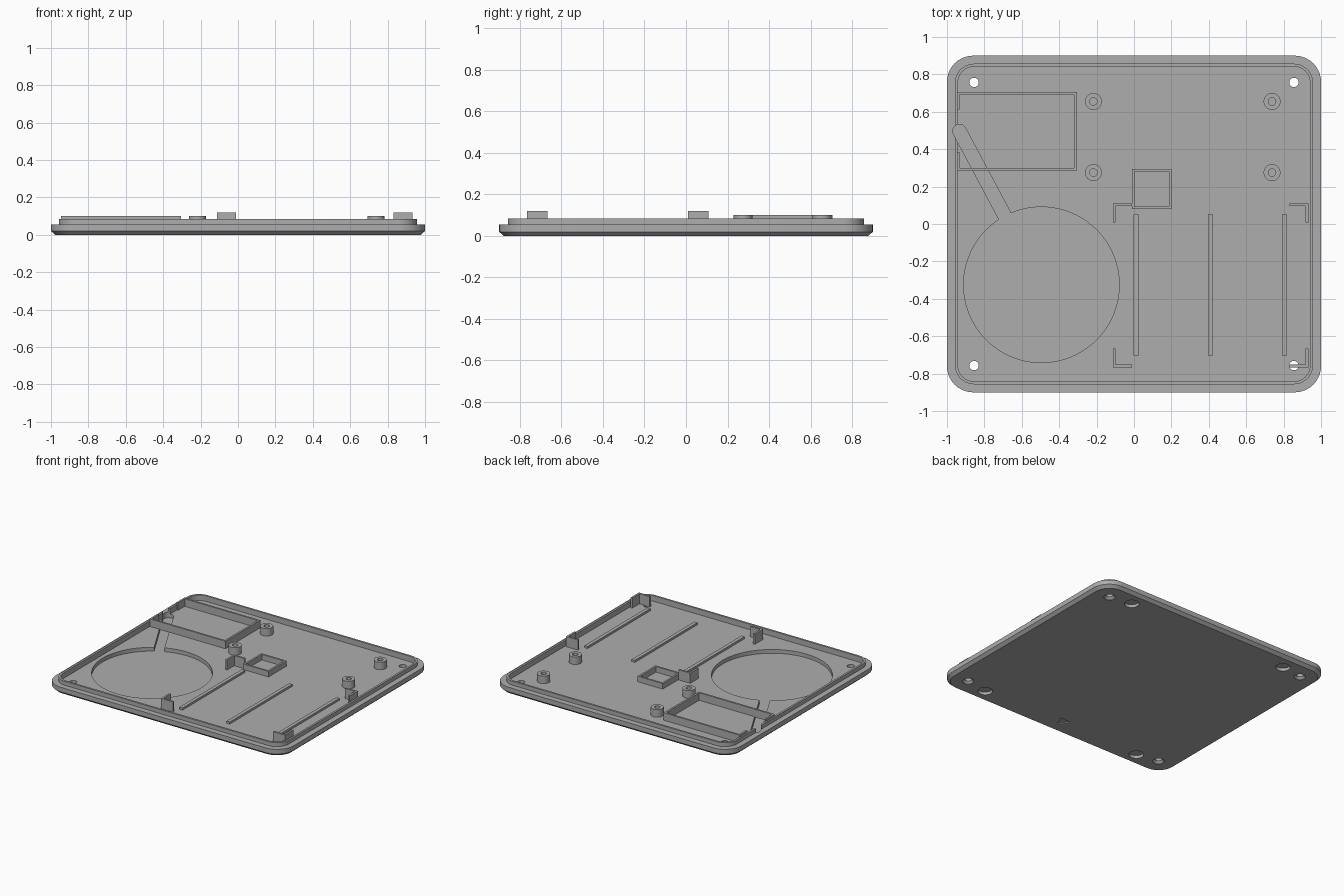
import bpy, bmesh, math
from mathutils import Vector

cube = bpy.data.objects.get("Cube")
if cube:
    bpy.data.objects.remove(cube, do_unlink=True)

FLOOR, LIP_TOP, POCKET = 0.043, 0.085, 0.014
WALL = 0.014

grey = bpy.data.materials.new("plain grey")
grey.use_nodes = True
grey.diffuse_color = (0.42, 0.42, 0.42, 1)
grey.node_tree.nodes["Principled BSDF"].inputs["Base Color"].default_value = grey.diffuse_color


def finish(name, bm):
    bmesh.ops.recalc_face_normals(bm, faces=bm.faces)
    mesh = bpy.data.meshes.new(name)
    bm.to_mesh(mesh)
    bm.free()
    mesh.materials.append(grey)
    obj = bpy.data.objects.new(name, mesh)
    bpy.context.collection.objects.link(obj)
    return obj


def loft(name, loops):
    """Skin a stack of matching point loops and cap both ends."""
    bm = bmesh.new()
    rings = [[bm.verts.new(p) for p in loop] for loop in loops]
    n = len(rings[0])
    for a, b in zip(rings, rings[1:]):
        for i in range(n):
            j = (i + 1) % n
            bm.faces.new((a[i], a[j], b[j], b[i]))
    bm.faces.new(rings[0][::-1])
    bm.faces.new(rings[-1])
    return finish(name, bm)


def rounded(inset, z, steps=10):
    r = 0.14 - inset * 0.9
    pts = []
    for k, (sx, sy) in enumerate([(1, 1), (-1, 1), (-1, -1), (1, -1)]):
        for i in range(steps + 1):
            a = math.pi / 2 * (k + i / steps)
            pts.append((sx * (1 - inset - r) + r * math.cos(a),
                        sy * (0.9 - inset - r) + r * math.sin(a), z))
    return pts


def circle(x, y, r, z, n=32):
    return [(x + r * math.cos(math.tau * i / n), y + r * math.sin(math.tau * i / n), z)
            for i in range(n)]


def prism(name, points, z0, z1):
    return loft(name, [[(x, y, z) for x, y in points] for z in (z0, z1)])


def boxes(name, rects, z1, z0=FLOOR - 0.003):
    """One object made of upright blocks given as x0, x1, y0, y1."""
    bm = bmesh.new()
    for x0, x1, y0, y1 in rects:
        made = bmesh.ops.create_cube(bm, size=1)["verts"]
        for v in made:
            v.co = Vector(((x0 + x1) / 2 + v.co.x * (x1 - x0),
                           (y0 + y1) / 2 + v.co.y * (y1 - y0),
                           (z0 + z1) / 2 + v.co.z * (z1 - z0)))
    return finish(name, bm)


def cut(target, cutters):
    for c in cutters:
        c.hide_render = True
        mod = target.modifiers.new("cut", "BOOLEAN")
        mod.operation, mod.solver, mod.object = "DIFFERENCE", "EXACT", c
    bpy.context.view_layer.update()
    deps = bpy.context.evaluated_depsgraph_get()
    mesh = bpy.data.meshes.new_from_object(target.evaluated_get(deps))
    target.modifiers.clear()
    target.data = mesh
    for c in cutters:
        bpy.data.objects.remove(c, do_unlink=True)


def smooth(obj):
    bpy.ops.object.select_all(action="DESELECT")
    obj.select_set(True)
    bpy.context.view_layer.objects.active = obj
    bpy.ops.object.shade_smooth_by_angle(angle=math.radians(30))


# Base plate with chamfered underside, ledge, raised lip and sunken floor
plate = loft("base_plate", [rounded(i, z) for i, z in [
    (0.022, 0), (0, 0.02), (0, 0.055), (0.043, 0.055),
    (0.043, LIP_TOP), (0.058, LIP_TOP), (0.058, FLOOR)]])

# Round pocket and the cable channel leading away from it
cutters = [loft("pocket_cutter", [circle(-0.495, -0.325, 0.416, z, 96) for z in (POCKET, 0.2)])]
start, end, half = Vector((-0.933, 0.497)), Vector((-0.66, -0.015)), 0.036
heading = math.atan2(*(end - start).yx)
outline = []
for centre, turn in ((start, math.pi / 2), (end, -math.pi / 2)):
    for i in range(13):
        a = heading + turn + math.pi * i / 12
        outline.append((centre.x + half * math.cos(a), centre.y + half * math.sin(a)))
cutters.append(prism("channel_cutter", outline, POCKET, 0.2))

# Countersunk screw holes and round foot recesses in the underside
for sx in (-1, 1):
    for sy in (-1, 1):
        x, y = sx * 0.855, sy * 0.757
        cutters.append(loft("screw_cutter", [circle(x, y, r, z) for r, z in [
            (0.04, -0.02), (0.04, 0.003), (0.025, 0.018), (0.025, 0.2)]]))
        x, y = sx * 0.68, sy * 0.785
        cutters.append(loft("foot_cutter", [circle(x, y, 0.051, z) for z in (-0.02, 0.022)]))

# Small engraved triangle pointing to the front edge
cutters.append(prism("triangle_cutter", [(-0.045, -0.735), (0, -0.815), (0.045, -0.735)],
                     -0.02, 0.008))
cut(plate, cutters)
smooth(plate)

# Screw posts
for side, x in (("right", -0.217), ("left", 0.738)):
    for end_name, y in (("front", 0.275), ("back", 0.655)):
        post = loft(f"{end_name}_{side}_post", [circle(x, y, r, z) for r, z in [
            (0.045, FLOOR - 0.003), (0.045, 0.1), (0.02, 0.1), (0.02, FLOOR + 0.002)]])
        smooth(post)

# Compartment frame with an open gap on its outer wall
x0, x1, y0, y1 = -0.946, -0.306, 0.286, 0.706
boxes("compartment_frame", [
    (x0, x1, y0, y0 + WALL), (x0, x1, y1 - WALL, y1),
    (x1 - WALL, x1, y0 + WALL, y1 - WALL),
    (x0, x0 + WALL, y0 + WALL, 0.384), (x0, x0 + WALL, 0.612, y1 - WALL)], 0.1)

# Small square frame
x0, x1, y0, y1 = -0.011, 0.201, 0.08, 0.295
boxes("square_frame", [
    (x0, x1, y0, y0 + WALL), (x0, x1, y1 - WALL, y1),
    (x0, x0 + WALL, y0 + WALL, y1 - WALL), (x1 - WALL, x1, y0 + WALL, y1 - WALL)], LIP_TOP)

# Corner brackets, each an L of two arms
for side, x, dx in (("right", -0.112, 1), ("left", 0.932, -1)):
    for end_name, y, dy in (("front", -0.766, 1), ("back", 0.109, -1)):
        arms = [(x, x + dx * 0.1, y, y + dy * WALL),
                (x, x + dx * WALL, y + dy * WALL, y + dy * 0.1)]
        boxes(f"{end_name}_{side}_bracket",
              [(*sorted(a[:2]), *sorted(a[2:])) for a in arms], 0.12)

# Long support rails
for i, x in enumerate((0.012, 0.409, 0.805)):
    boxes(f"support_rail_{i + 1}", [(x - 0.0135, x + 0.0135, -0.703, 0.05)], FLOOR + 0.016)
